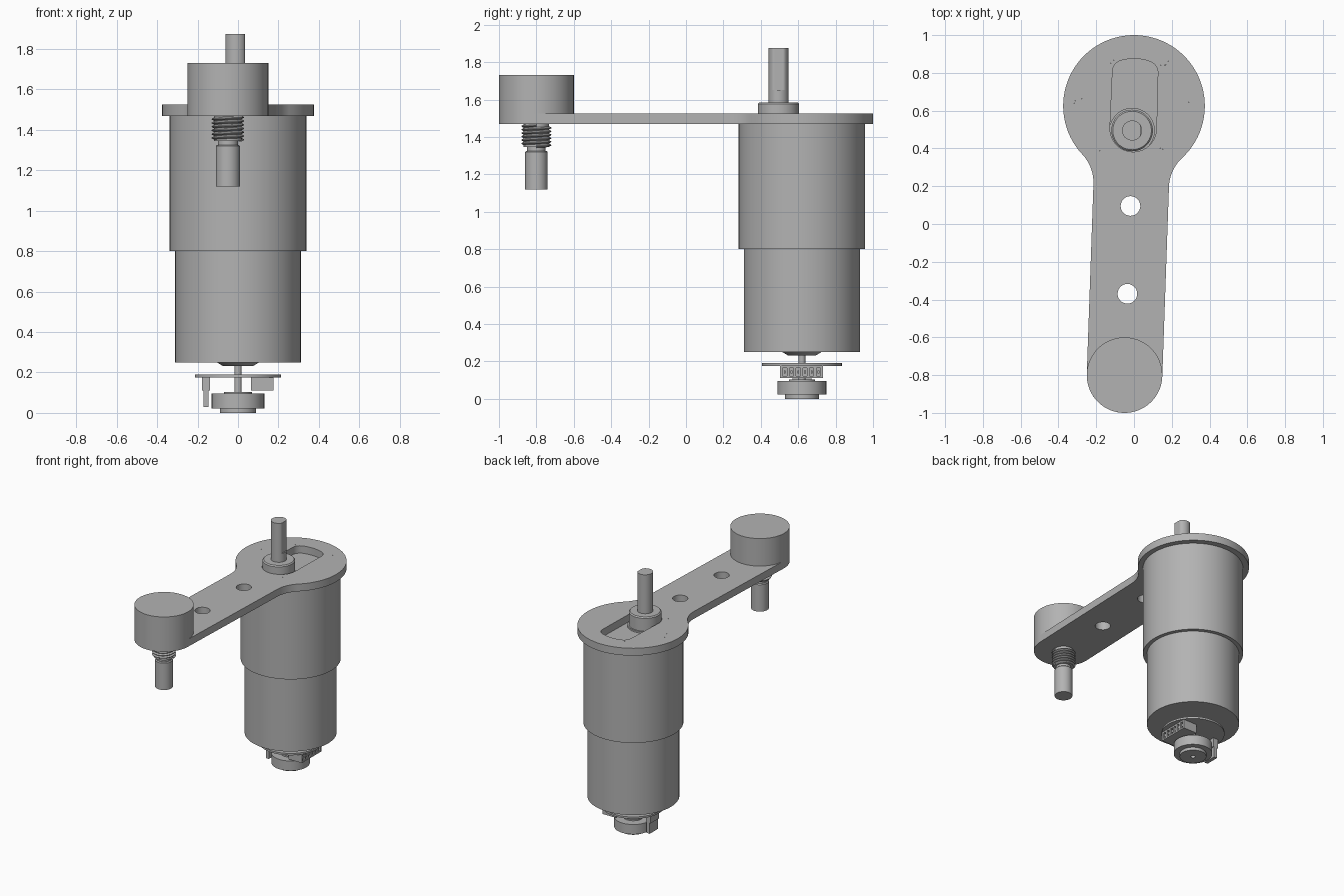
import bpy
from math import pi, sin, cos, atan2, sqrt, radians
from mathutils import Matrix, Vector

cube = bpy.data.objects.get("Cube")
if cube:
    bpy.data.objects.remove(cube, do_unlink=True)

grey = bpy.data.materials.new("metal grey")
grey.use_nodes = True
grey.diffuse_color = (0.45, 0.45, 0.45, 1)
grey.node_tree.nodes["Principled BSDF"].inputs["Base Color"].default_value = grey.diffuse_color

HEAD = (0, 0.625)       # middle of the plate head
MOTOR = (0, 0.62)
SHAFT = (-0.01, 0.495)
KNOB = (-0.05, -0.8)
TOP, FLOOR = 1.525, 1.47


def add(name, mesh, smooth=True):
    obj = bpy.data.objects.new(name, mesh)
    bpy.context.collection.objects.link(obj)
    mesh.materials.clear()
    mesh.materials.append(grey)
    if smooth:
        bpy.ops.object.select_all(action="DESELECT")
        obj.select_set(True)
        bpy.context.view_layer.objects.active = obj
        bpy.ops.object.shade_smooth_by_angle(angle=radians(30))
    return obj


def lathe(name, centre, profile, sides=64):
    """Turn (radius, height) points, listed from bottom to top, about z."""
    verts, faces = [], []
    n = len(profile)
    for i in range(sides):
        a = 2 * pi * i / sides
        verts += [(centre[0] + r * cos(a), centre[1] + r * sin(a), z) for r, z in profile]
        j = (i + 1) % sides
        faces += [(i * n + k, j * n + k, j * n + k + 1, i * n + k + 1) for k in range(n - 1)]
    mesh = bpy.data.meshes.new(name)
    # End caps close the open ends of the profile
    faces.append([i * n for i in reversed(range(sides))])
    faces.append([i * n + n - 1 for i in range(sides)])
    mesh.from_pydata(verts, [], faces)
    return add(name, mesh)


def cylinder(name, centre, r, z0, z1, sides=64):
    return lathe(name, centre, [(r, z0), (r, z1)], sides)


def box(name, x, y, z):
    verts = [(i, j, k) for i in x for j in y for k in z]
    faces = [(0, 1, 3, 2), (4, 6, 7, 5), (0, 4, 5, 1), (2, 3, 7, 6), (0, 2, 6, 4), (1, 5, 7, 3)]
    mesh = bpy.data.meshes.new(name)
    mesh.from_pydata(verts, [], faces)
    return add(name, mesh, False)


def arc(x, y, r, a0, a1, n=24):
    return [(x + r * cos(a0 + (a1 - a0) * i / n), y + r * sin(a0 + (a1 - a0) * i / n))
            for i in range(n + 1)]


def circle(x, y, r):
    return arc(x, y, r, 0, 2 * pi * 31 / 32, 31)


def flat_plate(name, loops, z0, z1, place):
    """Outline with holes, filled and given thickness."""
    curve = bpy.data.curves.new(name, "CURVE")
    curve.dimensions, curve.fill_mode = "2D", "BOTH"
    curve.extrude = (z1 - z0) / 2
    for loop in loops:
        spline = curve.splines.new("POLY")
        spline.points.add(len(loop) - 1)
        for p, (x, y) in zip(spline.points, loop):
            p.co = (x, y, 0, 1)
        spline.use_cyclic_u = True
    temp = bpy.data.objects.new(name, curve)
    bpy.context.collection.objects.link(temp)
    mesh = bpy.data.meshes.new_from_object(temp.evaluated_get(bpy.context.evaluated_depsgraph_get()))
    bpy.data.objects.remove(temp)
    mesh.transform(Matrix.Translation((0, 0, (z0 + z1) / 2)) @ place)
    return add(name, mesh)


# Mounting plate: round head, filleted neck, arm, slot and holes
dx, dy = HEAD[0] - KNOB[0], HEAD[1] - KNOB[1]
length = sqrt(dx * dx + dy * dy)
place = Matrix.Translation((*HEAD, 0)) @ Matrix.Rotation(-atan2(dx, dy), 4, "Z")
R, W, F = 0.375, 0.2, 0.22
drop = sqrt((R + F) ** 2 - (W + F) ** 2)
a = atan2(-drop, W + F)
outline = (arc(0, 0, R, a, pi - a, 64) + arc(-W - F, -drop, F, -a, 0)
           + arc(0, -length, W, pi, 2 * pi, 40) + arc(W + F, -drop, F, pi, pi + a))
c = atan2(0.18, 0.06)
slot = (arc(0.06, 0.18, 0.06, 0, c, 10) + arc(0, 0, 0.25, c, pi - c, 12)
        + arc(-0.06, 0.18, 0.06, pi - c, pi, 10) + arc(0, -0.12, 0.123, pi, 2 * pi, 32))
screw_spots = [(0.287 * cos(k * pi / 3), 0.287 * sin(k * pi / 3)) for k in range(6)]
holes = [circle(x, y, 0.03) for x, y in screw_spots]
holes += [circle(0, v, 0.052) for v in (-0.53, -0.995)]
flat_plate("mounting_plate", [outline, slot] + holes, FLOOR, TOP, place)

# Countersunk liners in the screw holes
for k, (x, y) in enumerate(screw_spots):
    p = place @ Vector((x, y, 0))
    lathe(f"screw_hole_liner_{k + 1}", p, [(0.03, TOP), (0.02, TOP - 0.012), (0.02, FLOOR + 0.003)], 24)

# Gearbox and motor housings
cylinder("gearbox_housing", MOTOR, 0.338, 0.8, FLOOR, 96)
cylinder("motor_housing", MOTOR, 0.311, 0.25, 0.8, 96)

# Output boss and shaft with a flat on its left side
cylinder("boss_base", SHAFT, 0.12, FLOOR, FLOOR + 0.012)
lathe("output_boss", SHAFT, [(0.11, FLOOR), (0.11, 1.577), (0.102, 1.585)])
cylinder("output_shaft_round", SHAFT, 0.053, 1.5, 1.65, 48)
shaft = cylinder("output_shaft_flatted", SHAFT, 0.053, 1.65, 1.875, 48)
for v in shaft.data.vertices:
    v.co.x = min(v.co.x, SHAFT[0] + 0.044)

# Rear bearing, thin shaft and encoder
lathe("rear_bearing", MOTOR, [(0.075, 0.232), (0.105, 0.25)])
cylinder("rear_shaft", MOTOR, 0.018, 0.09, 0.24, 24)
cylinder("encoder_disc", MOTOR, 0.213, 0.176, 0.19)
lathe("magnet_wheel", MOTOR, [(0.016, 0.02), (0.016, 0), (0.09, 0), (0.09, 0.022), (0.13, 0.022),
                              (0.13, 0.095), (0.07, 0.095), (0.07, 0.104)])
box("sensor_body", (-0.178, -0.138), (0.57, 0.67), (0.11, 0.177))
box("sensor_tip", (-0.17, -0.145), (0.57, 0.67), (0.03, 0.11))

# Plug socket with six pockets
Y0, Y1, N = 0.503, 0.733, 6
box("socket_back", (0.065, 0.14), (Y0, Y1), (0.11, 0.177))
for name, z in (("lower", (0.11, 0.121)), ("upper", (0.165, 0.177))):
    box(f"socket_{name}_rail", (0.14, 0.175), (Y0, Y1), z)
for k in range(N + 1):
    y = Y0 + (Y1 - Y0 - 0.014) * k / N
    box(f"socket_wall_{k + 1}", (0.14, 0.175), (y, y + 0.014), (0.121, 0.165))
    if k < N:
        box(f"socket_pin_{k + 1}", (0.14, 0.17), (y + 0.02, y + 0.03), (0.135, 0.152))

# Knob at the arm end with threaded pin below
cylinder("knob", KNOB, 0.2, FLOOR, 1.73, 80)
cylinder("pin_core", KNOB, 0.068, 1.345, FLOOR, 32)
cylinder("pin_neck", KNOB, 0.05, 1.32, 1.345, 32)
lathe("pin_tip", KNOB, [(0.06, 1.12), (0.06, 1.32), (0.054, 1.326)], 32)

# Helical thread swept from a small tooth profile
pitch, turns, steps = 0.0185, 6, 32
verts, faces = [], []
for i in range(turns * steps + 1):
    t = 2 * pi * i / steps
    z = 1.342 + pitch * i / steps
    verts += [(KNOB[0] + r * cos(t), KNOB[1] + r * sin(t), z + h * pitch)
              for r, h in ((0.067, 0), (0.08, 0.4), (0.08, 0.6), (0.067, 1))]
    if i:
        b = 4 * i
        faces += [(b - 4 + k, b + k, b + k + 1, b - 3 + k) for k in range(3)]
thread = bpy.data.meshes.new("pin_thread")
thread.from_pydata(verts, [], faces)
add("pin_thread", thread)
